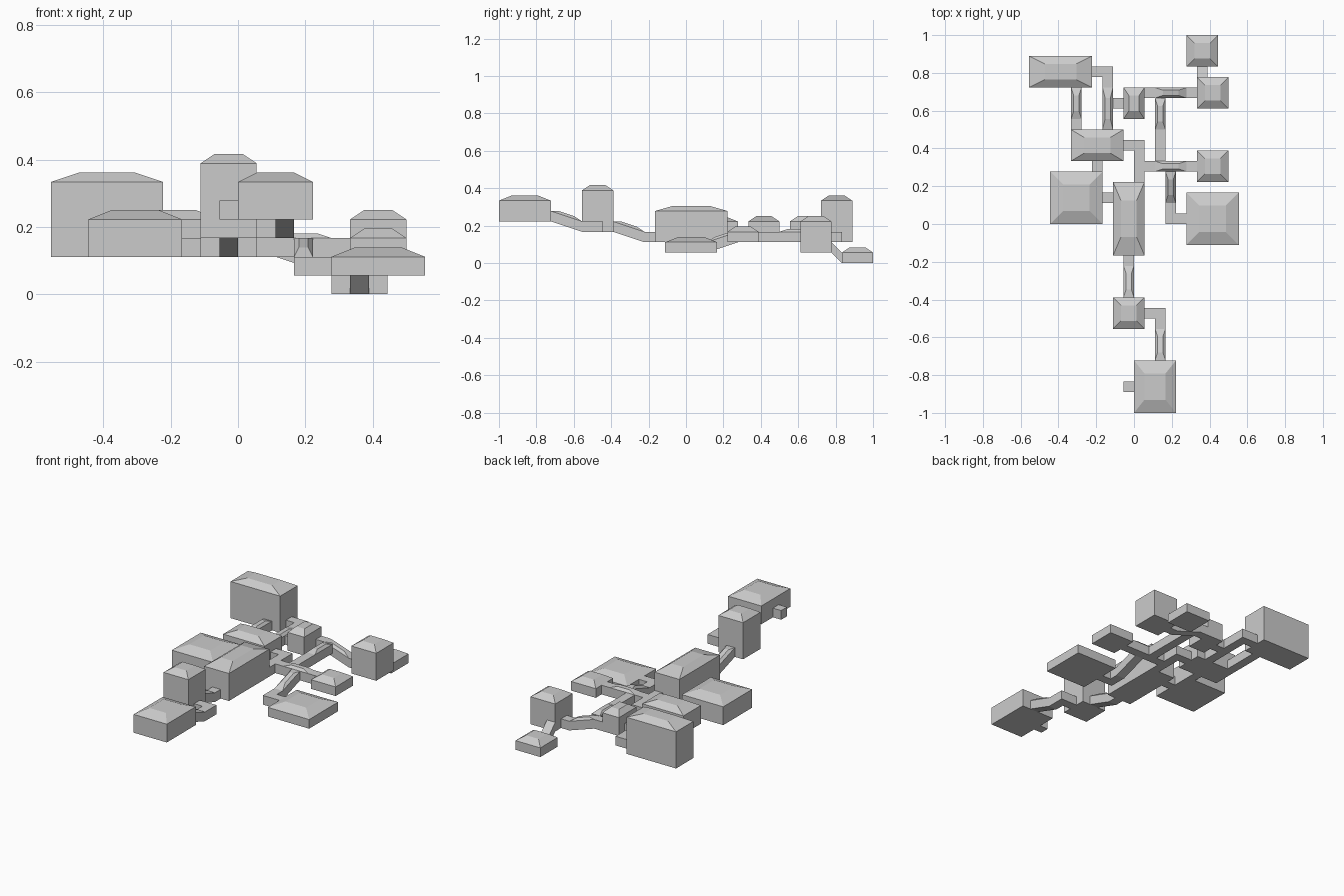
import bpy, bmesh

if "Cube" in bpy.data.objects:
    bpy.data.objects.remove(bpy.data.objects["Cube"])

U = 1 / 18  # one grid cell


def block(name, x0, x1, y0, y1, floor, height, roof=0.0):
    """Box on the cell grid with a floor height function and an optional hipped roof."""
    bm = bmesh.new()

    def ring(inset, lift):
        dx, dy = (x1 - x0) * inset, (y1 - y0) * inset
        pts = [(x0 + dx, y0 + dy), (x1 - dx, y0 + dy), (x1 - dx, y1 - dy), (x0 + dx, y1 - dy)]
        return [bm.verts.new((x * U, y * U, (floor(x, y) + lift) * U)) for x, y in pts]

    rings = [ring(0, 0), ring(0, height)]
    if roof:
        rings.append(ring(0.25, height + roof))
    bm.faces.new(rings[0][::-1])
    bm.faces.new(rings[-1])
    for a, b in zip(rings, rings[1:]):
        for i in range(4):
            j = (i + 1) % 4
            bm.faces.new((a[i], a[j], b[j], b[i]))
    bmesh.ops.recalc_face_normals(bm, faces=bm.faces)
    me = bpy.data.meshes.new(name)
    bm.to_mesh(me)
    bm.free()
    bpy.context.collection.objects.link(bpy.data.objects.new(name, me))


# rooms: x0, x1, y0, y1, floor, wall height (in cells)
for r in [(-10, -4, 13, 16, 2, 4), (-6, -1, 6, 9, 2, 2), (-8, -3, 0, 5, 2, 2),
          (-2, 1, -3, 4, 2, 3), (5, 10, -2, 3, 1, 1), (-2, 1, -10, -7, 3, 4),
          (0, 4, -18, -13, 4, 2), (5, 8, 15, 18, 0, 1), (6, 9, 11, 14, 1, 3),
          (6, 9, 4, 7, 2, 1), (-1, 1, 10, 13, 2, 2)]:
    block("room", *r[:4], lambda x, y, z=r[4]: z, r[5], 0.5)

# flat corridors: x0, x1, y0, y1, floor
for c in [(-1, 0, -16, -15, 4), (2, 3, -10, -8, 3), (1, 2, -9, -8, 3), (-1, 0, -4, -3, 2),
          (-3, -2, 2, 3, 2), (-4, -3, 5, 6, 2), (0, 1, 4, 8, 2), (-1, 0, 7, 8, 2),
          (1, 2, 5, 6, 2), (5, 6, 5, 6, 2), (3, 4, 0, 2, 1), (4, 5, 0, 1, 1),
          (2, 3, 6, 9, 2), (1, 2, 12, 13, 2), (5, 6, 12, 13, 1), (-2, -1, 11, 12, 2),
          (-3, -2, 13, 15, 2), (-4, -3, 14, 15, 2), (-6, -5, 9, 10, 2)]:
    block("corridor", *c[:4], lambda x, y, z=c[4]: z, 1)

# roofed passages and ramps: x0, x1, y0, y1, axis, floor at start, floor at end, roof
for x0, x1, y0, y1, axis, a, b, roof in [
        (2, 3, -13, -10, 'y', 4, 3, .25), (-1, 0, -7, -4, 'y', 3, 2, .25),
        (2, 5, 5, 6, 'x', 2, 2, .25), (3, 4, 2, 5, 'y', 1, 2, .25),
        (2, 3, 9, 12, 'y', 2, 2, .25), (2, 5, 12, 13, 'x', 2, 1, .25),
        (-3, -2, 9, 13, 'y', 2, 2, .25), (-6, -5, 10, 13, 'y', 2, 2, .25),
        (6, 7, 14, 15, 'y', 1, 0, 0)]:
    def floor(x, y):
        t = (x - x0) / (x1 - x0) if axis == 'x' else (y - y0) / (y1 - y0)
        return a + (b - a) * t
    block("ramp", x0, x1, y0, y1, floor, 1, roof)
